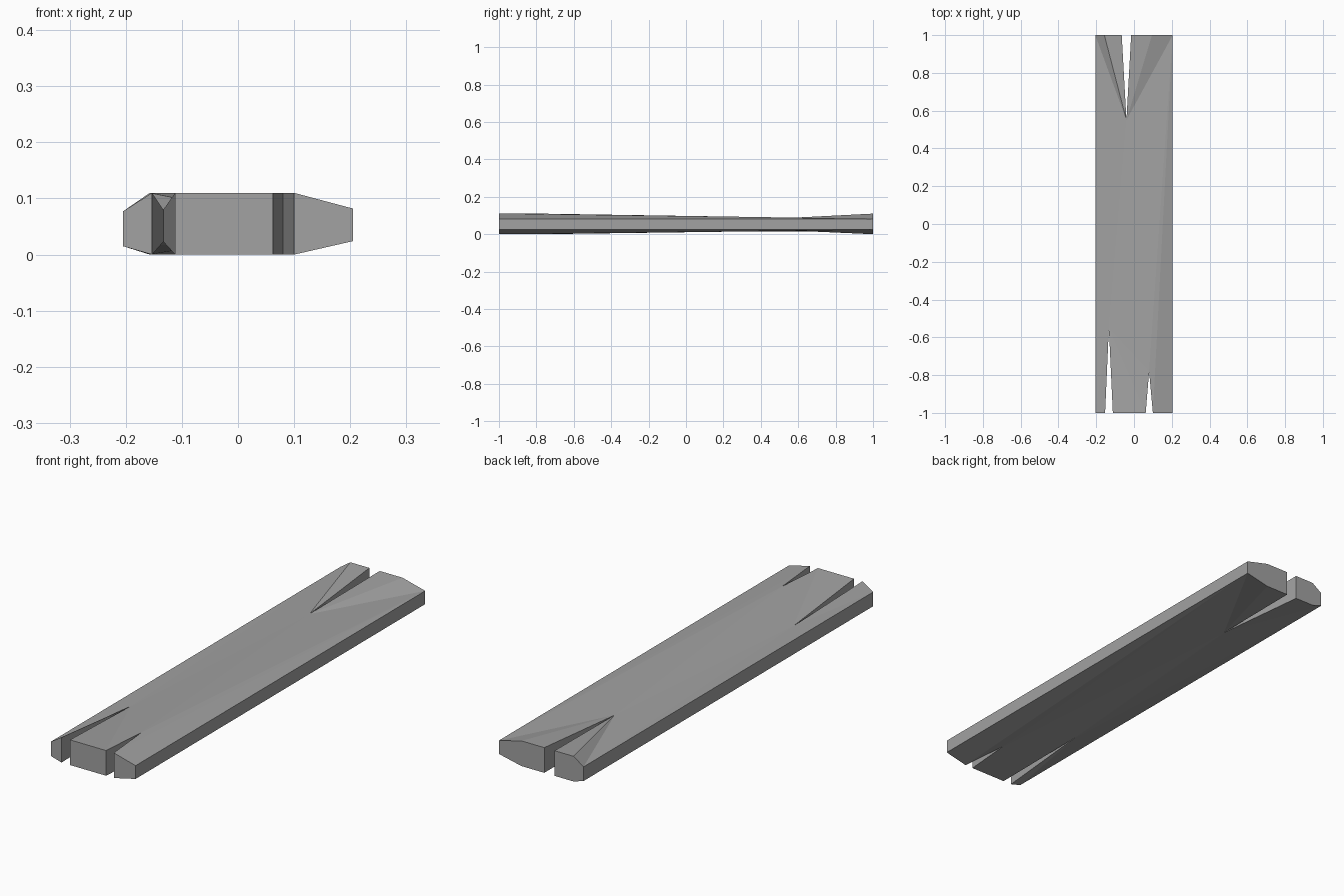
import bpy
import bmesh

default_cube = bpy.data.objects.get("Cube")
if default_cube:
    bpy.data.objects.remove(default_cube, do_unlink=True)

# Plain grey stone-like colour
grey = bpy.data.materials.new("plank grey")
grey.use_nodes = True
colour = (0.36, 0.36, 0.36, 1)
grey.diffuse_color = colour
grey.node_tree.nodes["Principled BSDF"].inputs["Base Color"].default_value = colour

# Plank outline, anticlockwise from the front right corner:
# name: (x, y, bottom height, top height)
THICK = (0, 0.11)
RIGHT_EDGE = (0.015, 0.077)
LEFT_EDGE = (0.024, 0.082)
outline = {
    "front_right": (-0.205, -1, *RIGHT_EDGE),
    "long_split_right": (-0.153, -1, *THICK),
    "long_split_tip": (-0.133, -0.55, 0.023, 0.08),
    "long_split_left": (-0.112, -1, *THICK),
    "short_split_right": (0.062, -1, *THICK),
    "short_split_tip": (0.08, -0.78, *THICK),
    "short_split_left": (0.1, -1, *THICK),
    "front_left": (0.205, -1, *LEFT_EDGE),
    "back_left": (0.205, 1, *LEFT_EDGE),
    "back_ridge_left": (0.095, 1, *THICK),
    "back_split_left": (-0.015, 1, *THICK),
    "back_split_tip": (-0.04, 0.55, 0.02, 0.087),
    "back_split_right": (-0.065, 1, *THICK),
    "back_ridge_right": (-0.157, 1, *THICK),
    "back_right": (-0.205, 1, *RIGHT_EDGE),
}

# Facets radiate from the split tips and the back left corner
fans = {
    "long_split_tip": ["long_split_left", "short_split_right", "short_split_tip",
                       "back_split_tip", "back_right", "front_right",
                       "long_split_right"],
    "back_split_tip": ["back_right", "back_ridge_right", "back_split_right"],
    "back_left": ["back_ridge_left", "back_split_tip", "short_split_tip",
                  "short_split_left", "front_left"],
    "back_ridge_left": ["back_split_left", "back_split_tip"],
}

bm = bmesh.new()
lower = {n: bm.verts.new((x, y, low)) for n, (x, y, low, high) in outline.items()}
upper = {n: bm.verts.new((x, y, high)) for n, (x, y, low, high) in outline.items()}

# Top and bottom facets
for centre, rim in fans.items():
    for a, b in zip(rim, rim[1:]):
        for level in (lower, upper):
            bm.faces.new([level[n] for n in (centre, a, b)])

# Side walls, end faces and split walls
names = list(outline)
for a, b in zip(names, names[1:] + names[:1]):
    bm.faces.new((lower[a], lower[b], upper[b], upper[a]))

bmesh.ops.recalc_face_normals(bm, faces=bm.faces)
mesh = bpy.data.meshes.new("split_plank")
bm.to_mesh(mesh)
bm.free()
mesh.materials.append(grey)
plank = bpy.data.objects.new("split_plank", mesh)
bpy.context.collection.objects.link(plank)
